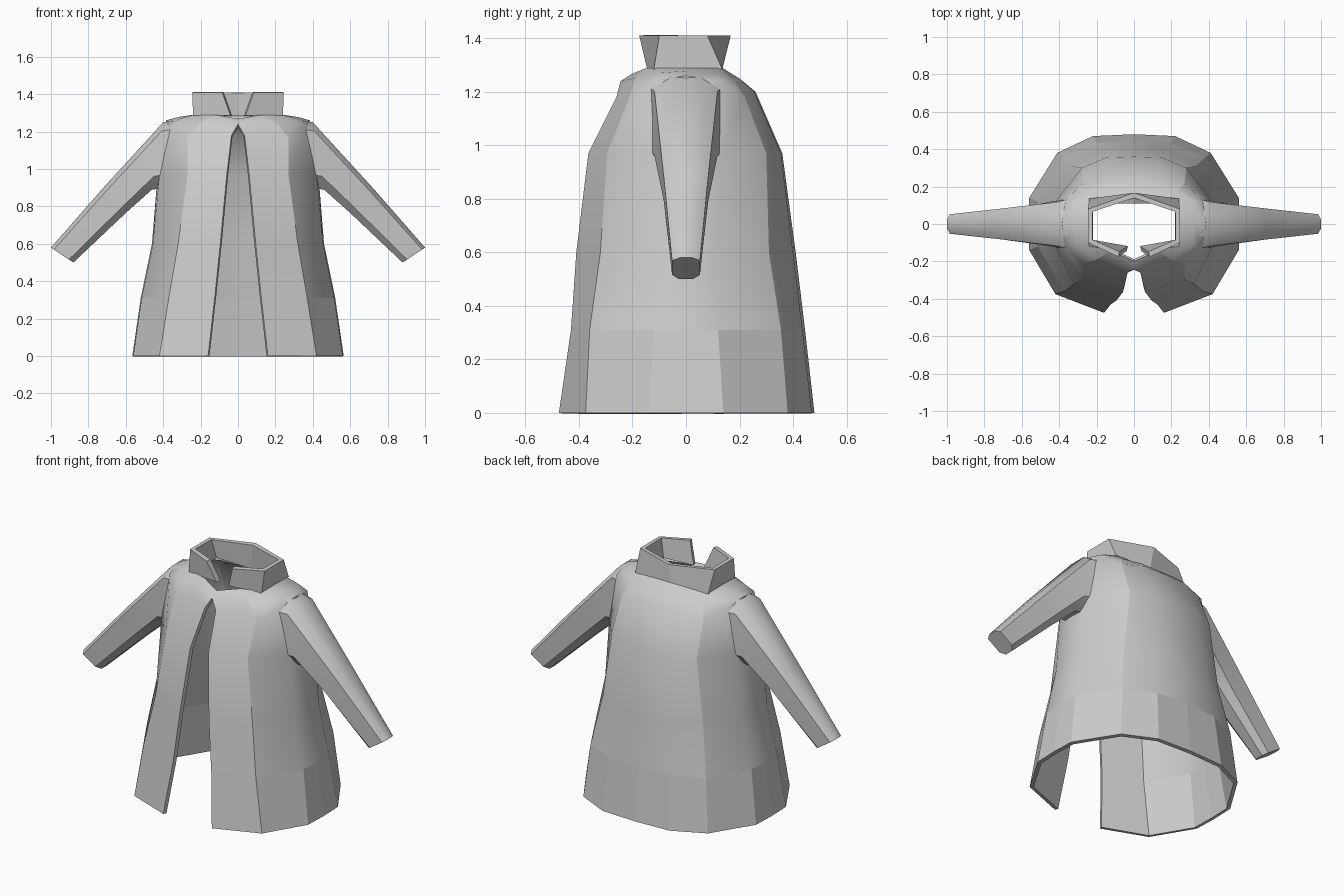
import bpy, bmesh
from math import radians

cube = bpy.data.objects.get("Cube")
if cube:
    bpy.data.objects.remove(cube)

cloth = bpy.data.materials.new("grey cloth")
cloth.use_nodes = True
GREY = (0.6, 0.6, 0.6, 1)
cloth.diffuse_color = GREY
cloth.node_tree.nodes["Principled BSDF"].inputs["Base Color"].default_value = GREY


def loft(name, rows, closed=False, cap=False, corners=(), wall=0, angle=35):
    """Skin rows of points, mirror across x, then optionally give thickness."""
    bm = bmesh.new()
    grid = [[bm.verts.new(p) for p in row] for row in rows]
    n = len(grid[0])
    for low, high in zip(grid, grid[1:]):
        for i in range(n if closed else n - 1):
            j = (i + 1) % n
            bm.faces.new((low[i], low[j], high[j], high[i]))
        for c in corners:
            bm.edges.get((low[c], high[c])).smooth = False
    if cap:
        bm.faces.new(grid[-1])
    if closed:
        bmesh.ops.recalc_face_normals(bm, faces=bm.faces)
    mesh = bpy.data.meshes.new(name)
    bm.to_mesh(mesh)
    bm.free()
    mesh.materials.append(cloth)
    ob = bpy.data.objects.new(name, mesh)
    bpy.context.collection.objects.link(ob)
    bpy.ops.object.select_all(action='DESELECT')
    ob.select_set(True)
    bpy.context.view_layer.objects.active = ob
    ob.modifiers.new("mirror", 'MIRROR').merge_threshold = 0.002
    if wall:
        solid = ob.modifiers.new("wall", 'SOLIDIFY')
        solid.thickness = wall
        solid.offset = -1
    for m in list(ob.modifiers):
        bpy.ops.object.modifier_apply(modifier=m.name)
    bpy.ops.object.shade_smooth_by_angle(angle=radians(angle), keep_sharp_edges=True)
    return ob


def level(z, *points):
    return [(x, y, z) for x, y in points]


# Coat body: each row runs from the front opening round the side to the back
body = loft("coat_body", [
    level(0, (.16, -.475), (.42, -.375), (.56, -.14), (.565, 0), (.56, .14), (.41, .38), (.22, .47), (0, .48)),
    level(.31, (.125, -.43), (.37, -.36), (.515, -.12), (.52, 0), (.515, .12), (.38, .355), (.2, .435), (0, .445)),
    level(.6, (.095, -.41), (.32, -.32), (.455, -.11), (.46, 0), (.455, .11), (.33, .31), (.17, .4), (0, .41)),
    level(.97, (.06, -.365), (.27, -.295), (.42, -.12), (.43, 0), (.42, .12), (.28, .3), (.15, .355), (0, .36)),
    [(.035, -.26, 1.18), (.27, -.215, 1.17), (.365, -.12, 1.24), (.385, 0, 1.26),
     (.365, .13, 1.24), (.27, .22, 1.18), (.14, .255, 1.2), (0, .26, 1.2)],
    [(0, -.245, 1.24), (.2, -.19, 1.25), (.31, -.11, 1.27), (.32, 0, 1.278),
     (.31, .12, 1.27), (.23, .175, 1.25), (.12, .2, 1.25), (0, .2, 1.25)],
    [(0, -.2, 1.268), (.12, -.145, 1.29), (.235, -.11, 1.29), (.24, 0, 1.29),
     (.235, .12, 1.29), (.2, .132, 1.29), (.1, .135, 1.29), (0, .135, 1.29)],
], corners=(1, 5), wall=.022, angle=50)

# The hem band is faceted
for face in body.data.polygons:
    if all(body.data.vertices[v].co.z < .33 for v in face.vertices):
        face.use_smooth = False

# Stand collar, open at the front
loft("collar", [
    level(1.285, (.04, -.145), (.24, -.12), (.24, .135), (0, .136)),
    level(1.41, (.085, -.175), (.245, -.1), (.245, .08), (0, .167)),
], wall=.028, angle=10)


# Sleeves: chamfered sections between a top and a bottom point
def section(top, bottom, width):
    half = [(0, .45), (.13, 1), (.8, 1), (1, .5)]
    ring = half + [(t, -w) for t, w in reversed(half)]
    return [(top[0] + (bottom[0] - top[0]) * t, width * w,
             top[1] + (bottom[1] - top[1]) * t) for t, w in ring]


loft("sleeves", [
    section((.34, 1.26), (.37, .9), .135),
    section((.4, 1.25), (.46, .89), .118),
    section((.72, .9), (.6, .765), .083),
    section((1, .58), (.88, .5), .052),
], closed=True, cap=True)
